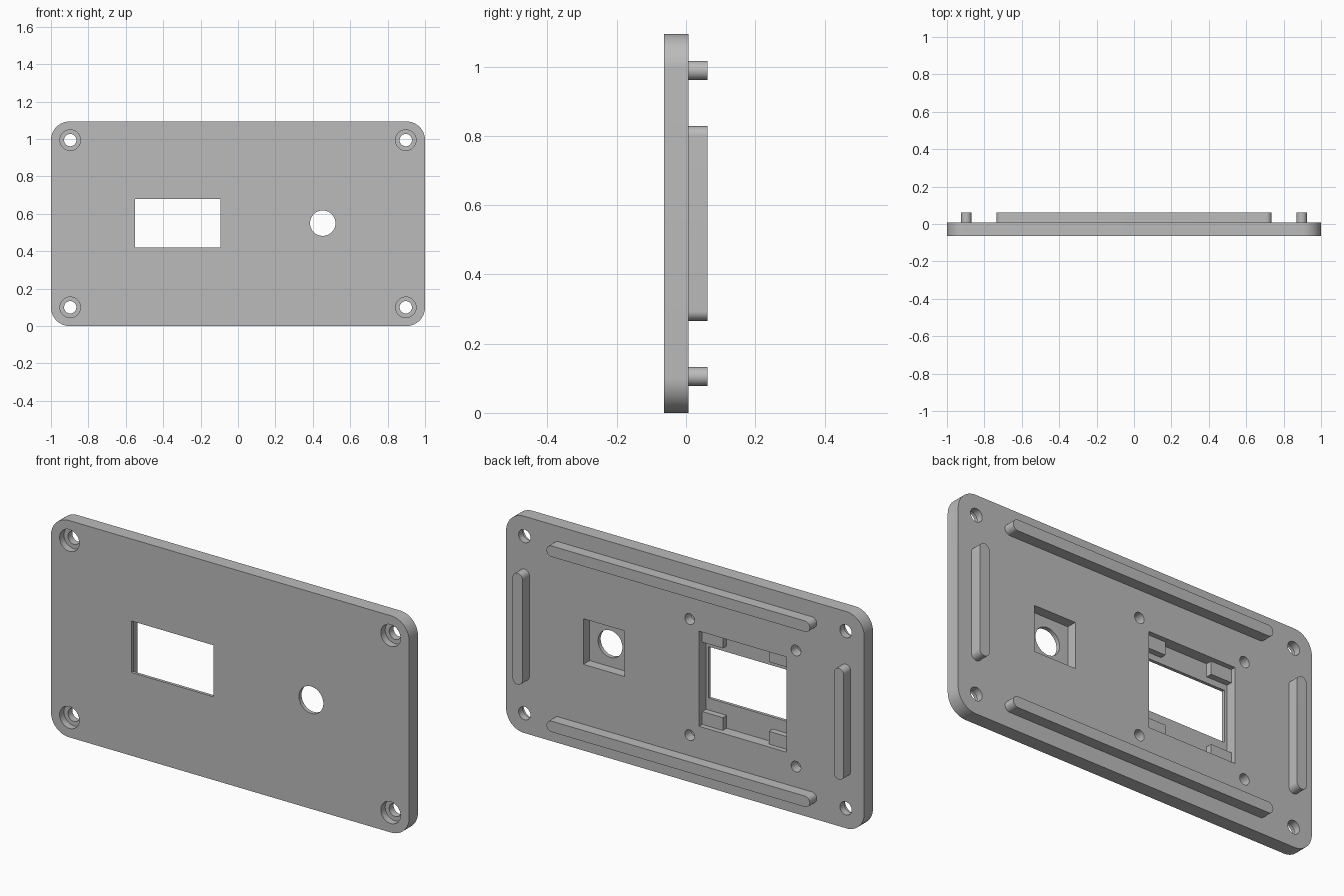
import bpy, bmesh, math
from mathutils import Vector

cube = bpy.data.objects.get("Cube")
if cube:
    bpy.data.objects.remove(cube, do_unlink=True)

grey = bpy.data.materials.new("plain_grey")
grey.use_nodes = True
colour = (0.5, 0.5, 0.5, 1)
grey.diffuse_color = colour
grey.node_tree.nodes["Principled BSDF"].inputs["Base Color"].default_value = colour

FRONT, BACK, RIDGE_TOP = -0.0635, 0.007, 0.0625
MID_Z = 0.547


def prism(name, x, z, w, h, r, y0, y1):
    """Rounded rectangle in the xz plane, extruded from y0 to y1."""
    bm = bmesh.new()
    steps = 14 if r else 0
    verts = []
    for corner, (sx, sz) in enumerate([(1, 1), (-1, 1), (-1, -1), (1, -1)]):
        for i in range(steps + 1):
            a = (corner + i / max(steps, 1)) * math.pi / 2
            verts.append(bm.verts.new((x + sx * (w / 2 - r) + r * math.cos(a), y0,
                                       z + sz * (h / 2 - r) + r * math.sin(a))))
    bmesh.ops.remove_doubles(bm, verts=verts, dist=1e-5)
    face = bm.faces.new([v for v in verts if v.is_valid])
    out = bmesh.ops.extrude_face_region(bm, geom=[face])
    moved = [g for g in out["geom"] if isinstance(g, bmesh.types.BMVert)]
    bmesh.ops.translate(bm, verts=moved, vec=Vector((0, y1 - y0, 0)))
    bmesh.ops.recalc_face_normals(bm, faces=bm.faces)
    mesh = bpy.data.meshes.new(name)
    bm.to_mesh(mesh)
    bm.free()
    mesh.materials.append(grey)
    obj = bpy.data.objects.new(name, mesh)
    bpy.context.collection.objects.link(obj)
    return obj


def activate(obj):
    bpy.ops.object.select_all(action='DESELECT')
    obj.select_set(True)
    bpy.context.view_layer.objects.active = obj


def cut(x, z, w, h, r, y0, y1):
    """Cut a rounded rectangular pocket out of the panel."""
    cutter = prism("cutter", x, z, w, h, r, y0, y1)
    cutter.hide_render = True
    mod = panel.modifiers.new("cut", 'BOOLEAN')
    mod.operation = 'DIFFERENCE'
    mod.solver = 'EXACT'
    mod.object = cutter
    activate(panel)
    bpy.ops.object.modifier_apply(modifier=mod.name)
    bpy.data.objects.remove(cutter, do_unlink=True)


def cut_hole(x, z, r, y0, y1):
    cut(x, z, 2 * r, 2 * r, r, y0, y1)


# Main panel
panel = prism("panel", 0, MID_Z, 2, 2 * MID_Z, 0.1, FRONT, BACK)
OUT_F, OUT_B = FRONT - 0.05, BACK + 0.05

# Counterbored corner screw holes
for sx in (-1, 1):
    for sz in (-1, 1):
        cut_hole(sx * 0.897, MID_Z + sz * 0.447, 0.055, OUT_F, FRONT + 0.035)
        cut_hole(sx * 0.897, MID_Z + sz * 0.447, 0.033, OUT_F, OUT_B)

# Button hole with a square pocket behind it
cut_hole(0.453, 0.55, 0.068, OUT_F, OUT_B)
cut(0.453, 0.55, 0.23, 0.23, 0, BACK - 0.05, OUT_B)

# Display window, shallow pocket and deep cross that leaves corner rests
DX, DZ = -0.322, 0.535
cut(DX, 0.55, 0.458, 0.26, 0, OUT_F, OUT_B)
cut(DX, DZ, 0.488, 0.48, 0, BACK - 0.025, OUT_B)
cut(DX, DZ, 0.488, 0.35, 0, BACK - 0.055, OUT_B)
cut(DX, DZ, 0.258, 0.48, 0, BACK - 0.055, OUT_B)

# Blind screw holes around the display
for sx in (-1, 1):
    for sz in (-1, 1):
        cut_hole(DX + sx * 0.297, 0.529 + sz * 0.293, 0.027, BACK - 0.05, OUT_B)

# Raised locating ridges on the back
parts = [panel]
for side, s in (("lower", -1), ("upper", 1)):
    parts.append(prism(side + "_ridge", 0, MID_Z + s * 0.442, 1.47, 0.055, 0.0275,
                       BACK - 0.002, RIDGE_TOP))
for side, s in (("right", -1), ("left", 1)):
    parts.append(prism(side + "_ridge", s * 0.897, MID_Z, 0.055, 0.562, 0.0275,
                       BACK - 0.002, RIDGE_TOP))

for part in parts:
    activate(part)
    bpy.ops.object.shade_smooth_by_angle(angle=math.radians(30))
